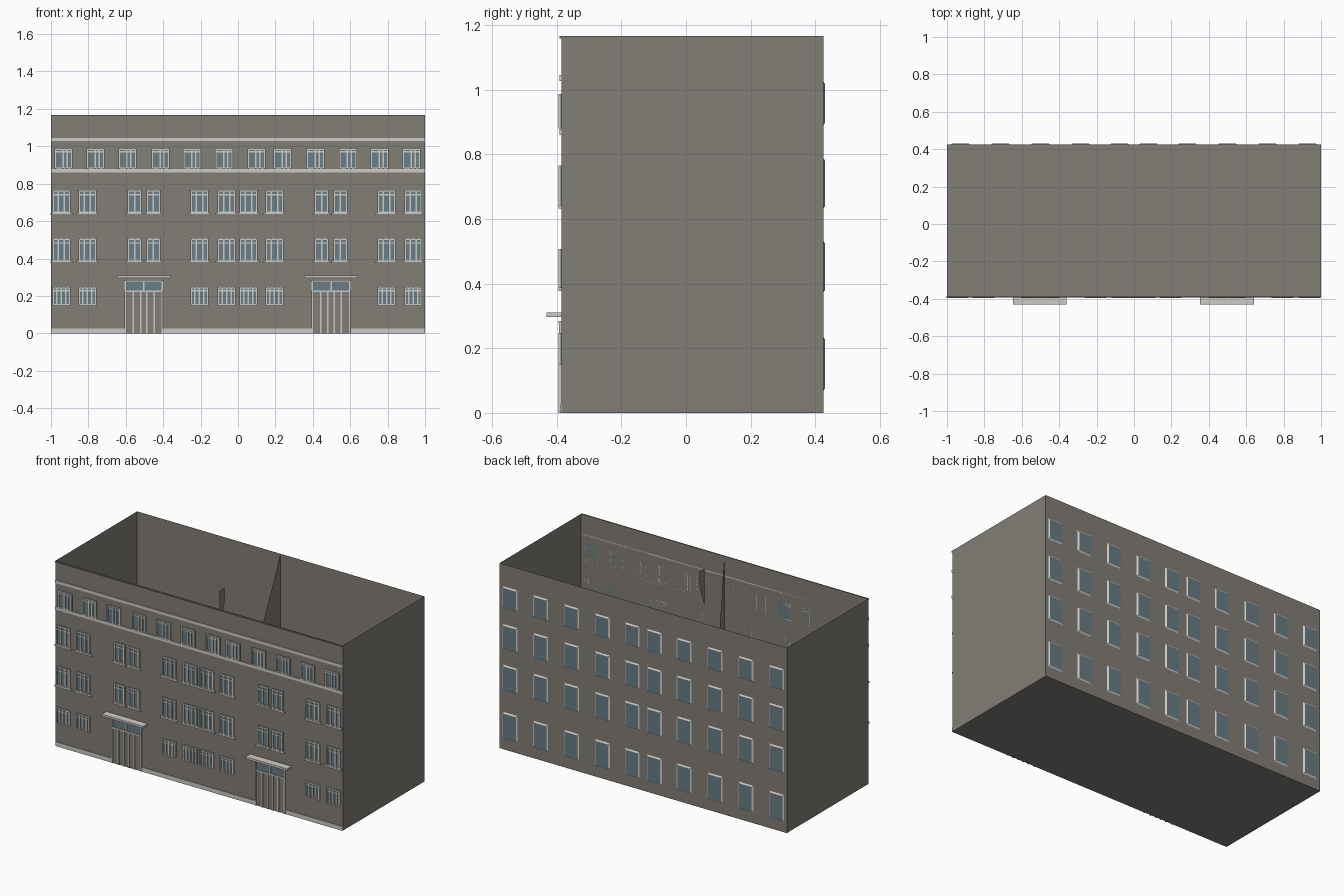
import bpy, bmesh

cube = bpy.data.objects.get("Cube")
if cube:
    bpy.data.objects.remove(cube, do_unlink=True)

FRONT, BACK, HEIGHT = -0.385, 0.425, 1.166


def material(name, rgb):
    m = bpy.data.materials.new(name)
    m.use_nodes = True
    m.diffuse_color = (*rgb, 1)
    bsdf = m.node_tree.nodes["Principled BSDF"]
    bsdf.inputs["Base Color"].default_value = (*rgb, 1)
    bsdf.inputs["Roughness"].default_value = 0.8
    return m


WALL = material("warm grey plaster", (0.225, 0.21, 0.185))
TRIM = material("pale trim", (0.61, 0.60, 0.57))
GLASS = material("blue grey glass", (0.14, 0.205, 0.235))


def box(bm, x0, x1, y0, y1, z0, z1):
    v = [bm.verts.new((x, y, z)) for z in (z0, z1)
         for x, y in ((x0, y0), (x1, y0), (x1, y1), (x0, y1))]
    bm.faces.new(v[3::-1])
    bm.faces.new(v[4:])
    for i in range(4):
        j = (i + 1) % 4
        bm.faces.new((v[i], v[j], v[j + 4], v[i + 4]))


def finish(name, bm, *mats):
    me = bpy.data.meshes.new(name)
    bm.to_mesh(me)
    bm.free()
    for m in mats:
        me.materials.append(m)
    ob = bpy.data.objects.new(name, me)
    bpy.context.collection.objects.link(ob)
    return ob


# Open-topped shell: four thin walls and a floor
bm = bmesh.new()
box(bm, -1, 1, FRONT, BACK, 0, HEIGHT)
bm.faces.ensure_lookup_table()
bm.faces.remove(bm.faces[1])
finish("walls_and_floor", bm, WALL)

# Remnants of the middle partition inside the shell
bm = bmesh.new()
for outline in (((BACK, 0), (BACK, HEIGHT), (-0.13, 0)),
                ((FRONT, 0), (FRONT, HEIGHT), (-0.25, 0)),
                ((-0.134, HEIGHT), (-0.184, HEIGHT), (-0.184, 0.93), (-0.134, 1.077))):
    bm.faces.new([bm.verts.new((0, y, z)) for y, z in outline])
finish("inner_partition", bm, WALL)

# Horizontal bands, plinth and roof lip on the front
for name, z0, z1, depth, mat in (("upper_band", 1.027, 1.045, 0.006, TRIM),
                                 ("lower_band", 0.86, 0.878, 0.006, TRIM),
                                 ("roof_lip", 1.158, HEIGHT, 0.007, WALL)):
    bm = bmesh.new()
    box(bm, -1, 1, FRONT - depth, FRONT, z0, z1)
    finish(name, bm, mat)
bm = bmesh.new()
for x0, x1 in ((-1, -0.605), (-0.4, 0.4), (0.605, 1)):
    box(bm, x0, x1, FRONT - 0.004, FRONT, 0, 0.027)
finish("plinth", bm, TRIM)


def front_windows(name, centres, z0, z1, mullions, transom=None, sill=False):
    """Row of framed windows; centres holds (x, width) pairs."""
    frame, glass = bmesh.new(), bmesh.new()
    t, y0 = 0.004, FRONT - 0.009
    for x, w in centres:
        a, b = x - w / 2, x + w / 2
        box(glass, a, b, FRONT - 0.003, FRONT, z0, z1)
        for p in [a + t, b - t] + [x + m * w for m in mullions]:
            box(frame, p - t, p + t, y0, FRONT, z0, z1)
        rails = [z0 + t, z1 - t]
        if transom:
            rails.append(z0 + transom * (z1 - z0))
        for z in rails:
            box(frame, a, b, y0 + 0.001, FRONT, z - t * 0.8, z + t * 0.8)
        if sill:
            box(frame, a - 0.01, b + 0.01, FRONT - 0.01, FRONT, z0 - 0.011, z0)
    finish(name + "_glass", glass, GLASS)
    finish(name + "_frames", frame, TRIM)


WIDE, NARROW = 0.096, 0.075
main = [(x, WIDE) for x in (-0.944, -0.805, -0.206, -0.061, 0.056, 0.195, 0.794, 0.937)]
stair = [(x, NARROW) for x in (-0.553, -0.452, 0.447, 0.548)]
attic = [(x, WIDE) for x in (-0.932, -0.762, -0.592, -0.415, -0.245, -0.075,
                             0.098, 0.238, 0.415, 0.587, 0.757, 0.928)]
front_windows("ground_windows", main, 0.15, 0.247, (-0.25, 0, 0.25), 0.8)
for floor, z0, z1 in (("first", 0.388, 0.507), ("second", 0.643, 0.765)):
    front_windows(floor + "_floor_windows", main, z0, z1, (-0.17, 0.17), 0.8, True)
    front_windows(floor + "_floor_stair_windows", stair, z0, z1, (0,), 0.8, True)
front_windows("attic_windows", attic, 0.88, 0.987, (-0.02, 0.2), 0.85)

# Two entrances, each with a double door, a glazed light and a canopy
for side, cx in (("right", -0.504), ("left", 0.498)):
    bm = bmesh.new()
    for off in (0.1, 0.055, 0.017):
        for s in (-1, 1):
            x = cx + s * off
            box(bm, x - 0.004, x + 0.004, FRONT - 0.009, FRONT, 0, 0.225)
    for z in (0.224, 0.281):
        box(bm, cx - 0.104, cx + 0.104, FRONT - 0.009, FRONT, z - 0.004, z + 0.004)
    for x in (-0.1, 0, 0.1):
        box(bm, cx + x - 0.004, cx + x + 0.004, FRONT - 0.008, FRONT, 0.224, 0.281)
    finish(side + "_door_frame", bm, TRIM)
    bm = bmesh.new()
    box(bm, cx - 0.1, cx + 0.1, FRONT - 0.003, FRONT, 0, 0.225)
    finish(side + "_door_panels", bm, WALL)
    bm = bmesh.new()
    box(bm, cx - 0.1, cx + 0.1, FRONT - 0.004, FRONT, 0.225, 0.28)
    finish(side + "_door_light", bm, GLASS)
    bm = bmesh.new()
    box(bm, cx - 0.144, cx + 0.144, -0.431, FRONT, 0.297, 0.31)
    finish(side + "_canopy", bm, TRIM)

# Back windows: glass raised on a sloping pale surround
bm = bmesh.new()
for z0, z1 in ((0.068, 0.235), (0.372, 0.532), (0.632, 0.788), (0.89, 1.026)):
    for x in (0.077, 0.285, 0.5, 0.715, 0.928):
        for s in (-1, 1):
            rings = []
            for y, inset in ((BACK, 0), (BACK + 0.005, 0.008)):
                a, b = s * x - 0.052 + inset, s * x + 0.052 - inset
                c, d = z0 + inset, z1 - inset
                rings.append([bm.verts.new((px, y, pz))
                              for px, pz in ((a, c), (a, d), (b, d), (b, c))])
            low, top = rings
            bm.faces.new(top).material_index = 1
            for i in range(4):
                j = (i + 1) % 4
                bm.faces.new((low[i], low[j], top[j], top[i]))
finish("back_windows", bm, TRIM, GLASS)
